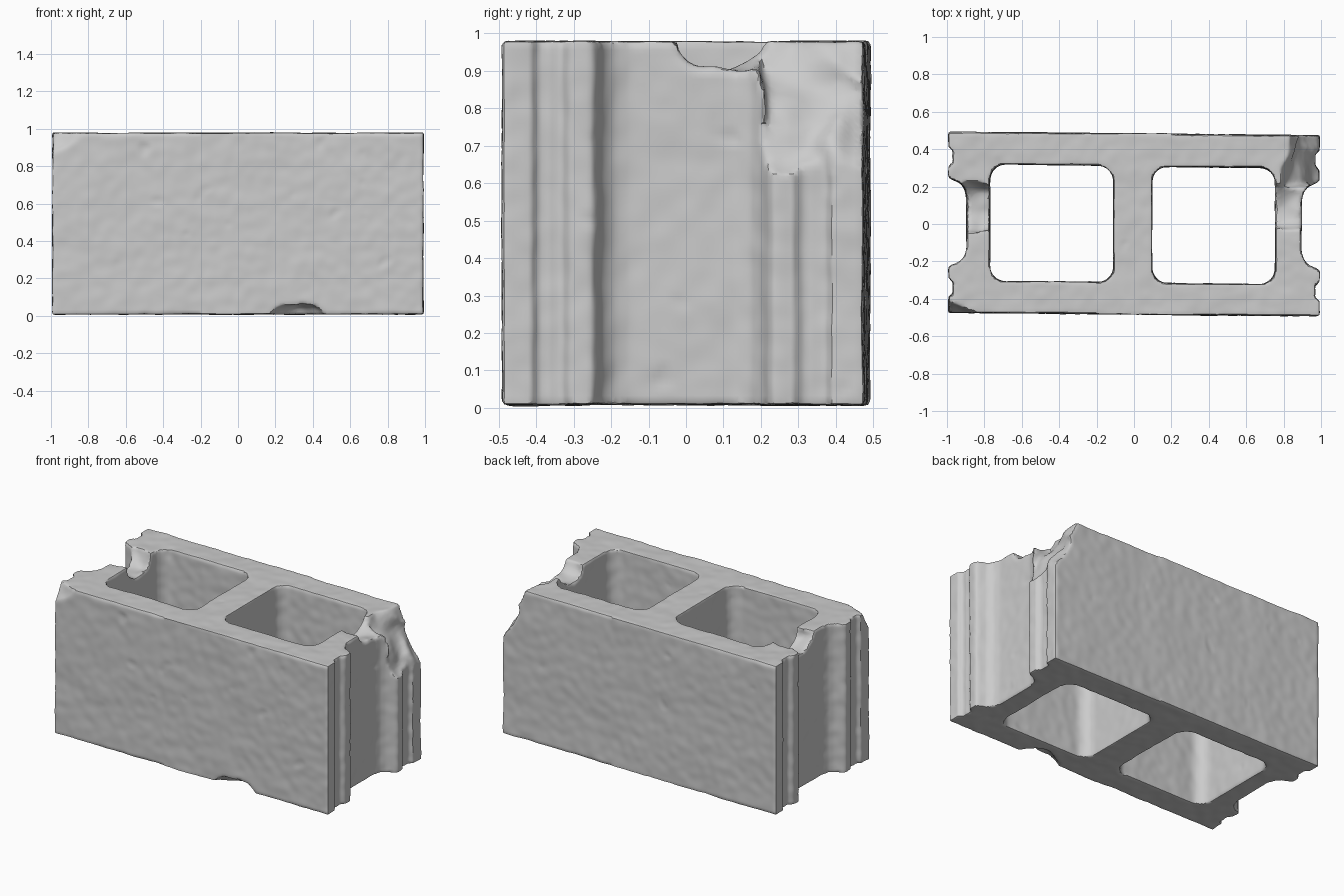
import bpy, bmesh, math
from mathutils import Vector, noise

if "Cube" in bpy.data.objects:
    bpy.data.objects.remove(bpy.data.objects["Cube"])

Z0, Z1 = 0.008, 0.978


def prism(name, pts, z0, z1):
    """Extrude a closed outline, skewed slightly like the cast block."""
    bm = bmesh.new()
    face = bm.faces.new([bm.verts.new((x, y - 0.01 * x, z0)) for x, y in pts])
    ext = bmesh.ops.extrude_face_region(bm, geom=[face])
    for v in ext['geom']:
        if isinstance(v, bmesh.types.BMVert):
            v.co.z = z1
    bmesh.ops.recalc_face_normals(bm, faces=bm.faces)
    return finish(name, bm)


def finish(name, bm):
    me = bpy.data.meshes.new(name)
    bm.to_mesh(me)
    bm.free()
    ob = bpy.data.objects.new(name, me)
    bpy.context.collection.objects.link(ob)
    return ob


def rounded_rect(x0, x1, y0, y1, r, n=8):
    pts = []
    for i, (cx, cy) in enumerate([(x1 - r, y1 - r), (x0 + r, y1 - r),
                                  (x0 + r, y0 + r), (x1 - r, y0 + r)]):
        for k in range(n + 1):
            a = math.pi / 2 * (i + k / n)
            pts.append((cx + r * math.cos(a), cy + r * math.sin(a)))
    return pts


def rough(bm, amount, freq):
    for v in bm.verts:
        v.co += noise.noise_vector(v.co * freq) * amount


def scoop(name, loc, radii):
    """Rough ellipsoid cutter."""
    bm = bmesh.new()
    bmesh.ops.create_icosphere(bm, subdivisions=4, radius=1)
    for v in bm.verts:
        v.co = Vector(loc) + v.co * Vector(radii)
    rough(bm, 0.025, 9)
    return finish(name, bm)


def slab(name, point, normal, size, amount):
    """Rough cutter whose lower face passes through point, facing normal."""
    bm = bmesh.new()
    bmesh.ops.create_cube(bm, size=1)
    bmesh.ops.subdivide_edges(bm, edges=bm.edges[:], cuts=20, use_grid_fill=True)
    n = Vector(normal).normalized()
    side = Vector((0, 1, 0)) - n * n.y
    side.normalize()
    other = side.cross(n)
    for v in bm.verts:
        c = v.co.copy()
        v.co = (Vector(point) + n * (c.z + 0.5) * size[2]
                + side * c.y * size[1] + other * c.x * size[0])
    bmesh.ops.recalc_face_normals(bm, faces=bm.faces)
    rough(bm, amount, 7)
    return finish(name, bm)


# Block outline: a quarter of the grooved end, mirrored to all four corners
quarter = [(0.895, 0.14), (0.905, 0.18), (0.93, 0.21), (0.985, 0.235),
           (0.992, 0.25), (0.988, 0.30), (0.962, 0.325), (0.970, 0.35),
           (0.965, 0.385), (0.990, 0.40), (0.992, 0.483)]
right = [(x, -y) for x, y in reversed(quarter)] + quarter
outline = right + [(-x, -y) for x, y in right]
block = prism('cinder_block', outline, Z0, Z1)

# Two cores plus broken corners and chipped webs
cutters = [
    prism('core_left', rounded_rect(-0.77, -0.11, -0.314, 0.312, 0.08), -0.2, 1.2),
    prism('core_right', rounded_rect(0.095, 0.755, -0.316, 0.308, 0.08), -0.2, 1.2),
    slab('break_back_right', (0.90, 0.42, 0.80), (0.86, 0.0, 0.48), (0.8, 0.42, 0.4), 0.05),
    slab('break_front_left', (-0.93, -0.46, 0.92), (-0.5, -0.75, 0.42), (0.5, 0.5, 0.3), 0.03),
    scoop('chip_web_right', (0.83, 0.10, 0.99), (0.22, 0.13, 0.10)),
    scoop('chip_web_left', (-0.84, 0.09, 0.99), (0.16, 0.14, 0.12)),
    scoop('chip_front_base', (0.32, -0.50, 0.0), (0.15, 0.10, 0.065)),
]
for c in cutters:
    m = block.modifiers.new(c.name, 'BOOLEAN')
    m.operation, m.solver, m.object = 'DIFFERENCE', 'EXACT', c

# Remesh for worn edges
m = block.modifiers.new('worn', 'REMESH')
m.mode, m.voxel_size = 'VOXEL', 0.013
dg = bpy.context.evaluated_depsgraph_get()
mesh = bpy.data.meshes.new_from_object(block.evaluated_get(dg))
block.modifiers.clear()
block.data = mesh
for c in cutters:
    bpy.data.objects.remove(c)

# Cast concrete surface: soft undulation and pitting
bm = bmesh.new()
bm.from_mesh(mesh)
bm.normal_update()
for v in bm.verts:
    p = v.co
    d = 0.004 * noise.noise(p * 5) + 0.003 * noise.noise(p * 16)
    pit = noise.noise(p * 9 + Vector((3, 7, 1)))
    d -= 0.02 * max(0, pit - 0.55)
    v.co = p + v.normal * d
bm.to_mesh(mesh)
bm.free()

bpy.context.view_layer.objects.active = block
block.select_set(True)
bpy.ops.object.shade_smooth_by_angle(angle=math.radians(40))
